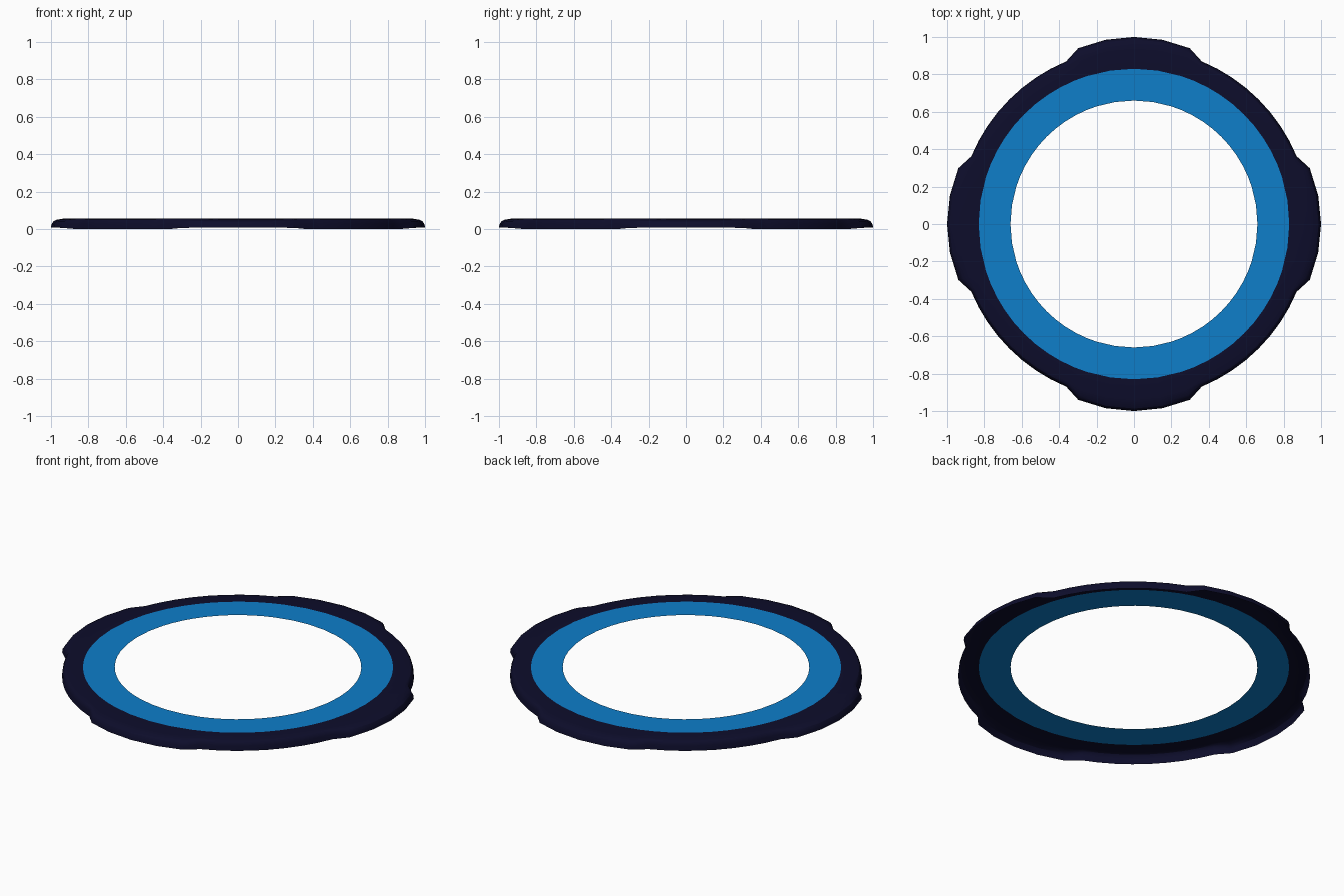
import bpy
import bmesh
from math import sin, cos, radians

if "Cube" in bpy.data.objects:
    bpy.data.objects.remove(bpy.data.objects["Cube"], do_unlink=True)


def material(name, rgb):
    m = bpy.data.materials.new(name)
    m.use_nodes = True
    m.diffuse_color = (*rgb, 1)
    m.node_tree.nodes["Principled BSDF"].inputs["Base Color"].default_value = (*rgb, 1)
    return m


navy = material("dark navy", (0.004, 0.004, 0.024))
blue = material("bright blue", (0.0044, 0.209, 0.591))

# One quarter of the outline: angle and how far the rim bulges (0 plain, 1 full lobe)
QUARTER = [(-17.6, 0.76), (-8.8, 0.94), (0, 1), (8.8, 0.94), (17.6, 0.76),
           (22.6, 0), (28.2, 0), (33.8, 0), (39.4, 0), (45, 0),
           (50.6, 0), (56.2, 0), (61.8, 0), (67.4, 0)]
OUTLINE = [(radians(a + 90 * q), w) for q in range(4) for a, w in QUARTER]

# Rim cross-sections (radius, height), from inner edge to lower lip
PLAIN = [(0.83, 0.055), (0.915, 0.055), (0.927, 0.051), (0.934, 0.043), (0.939, 0.028), (0.942, 0)]
LOBE = [(0.83, 0.055), (0.935, 0.055), (0.968, 0.050), (0.987, 0.041), (0.997, 0.026), (1.0, 0.008)]
BAND = [(0.66, 0.055), (0.83, 0.055)]


def swept_ring(name, plain, lobe, mat):
    """Open sheet swept round the outline, blending two cross-sections."""
    bm = bmesh.new()
    loops = []
    for a, w in OUTLINE:
        loop = []
        for (r0, z0), (r1, z1) in zip(plain, lobe):
            r, z = r0 + (r1 - r0) * w, z0 + (z1 - z0) * w
            loop.append(bm.verts.new((r * cos(a), r * sin(a), z)))
        loops.append(loop)
    for i, here in enumerate(loops):
        after = loops[(i + 1) % len(loops)]
        for j in range(len(plain) - 1):
            bm.faces.new((here[j], here[j + 1], after[j + 1], after[j]))
    mesh = bpy.data.meshes.new(name)
    bm.to_mesh(mesh)
    bm.free()
    mesh.materials.append(mat)
    ob = bpy.data.objects.new(name, mesh)
    bpy.context.collection.objects.link(ob)
    bpy.ops.object.select_all(action="DESELECT")
    ob.select_set(True)
    bpy.context.view_layer.objects.active = ob
    bpy.ops.object.shade_smooth_by_angle(angle=radians(30))
    return ob


# Rounded outer rim with four lobes, hollow underneath
swept_ring("outer_rim", PLAIN, LOBE, navy)
# Flat inner band
swept_ring("inner_band", BAND, BAND, blue)
